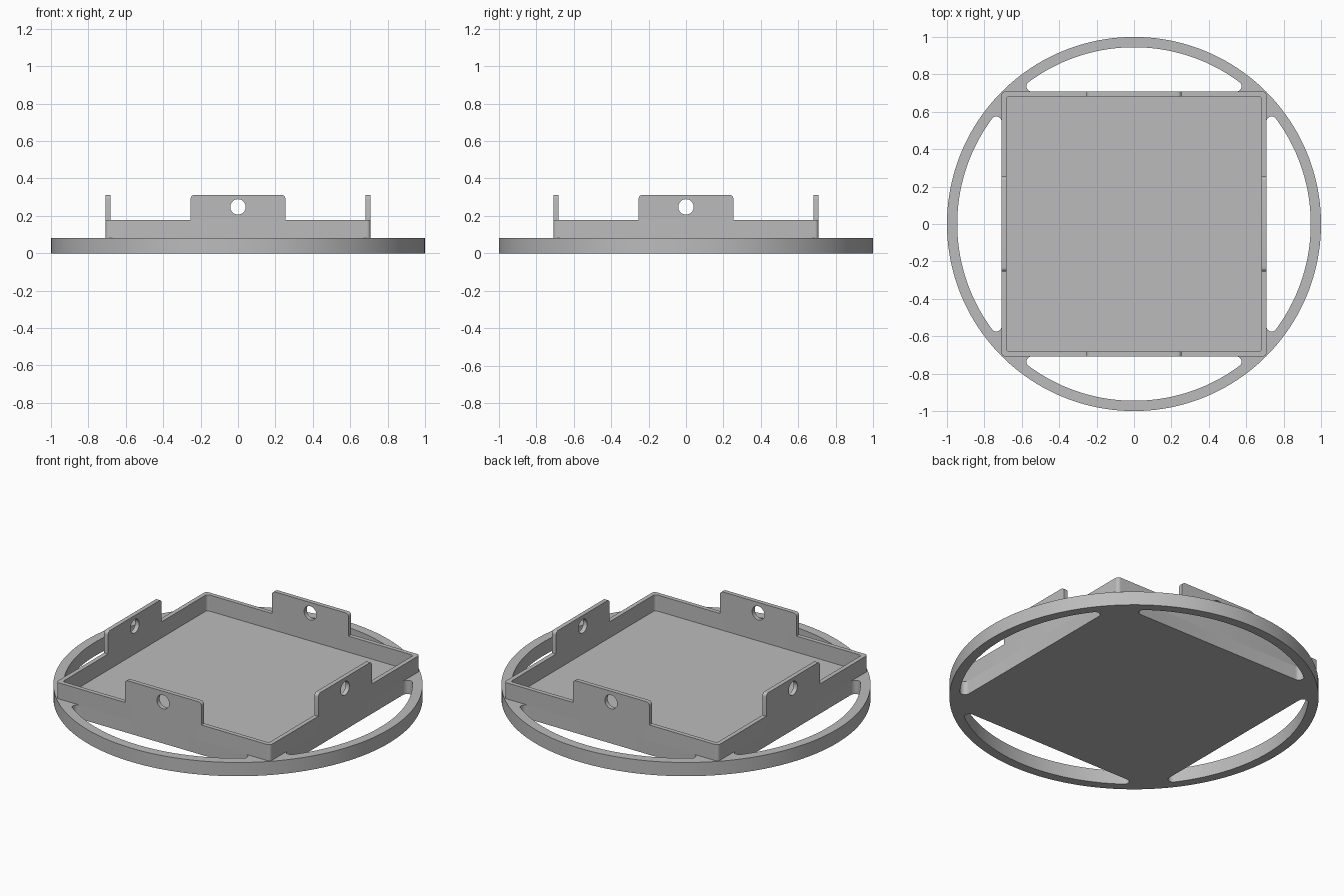
import bpy
import bmesh
from math import pi, radians, sqrt, atan2, cos, sin
from mathutils import Matrix

old = bpy.data.objects.get("Cube")
if old:
    bpy.data.objects.remove(old, do_unlink=True)

# Main sizes
BASE_TOP, RIM_TOP, TAB_TOP = 0.082, 0.178, 0.312
HALF, WALL = 0.708, 0.026
RING_IN = 0.945

grey = bpy.data.materials.new("plain_grey")
grey.use_nodes = True
grey.diffuse_color = (0.5, 0.5, 0.5, 1)
grey.node_tree.nodes["Principled BSDF"].inputs["Base Color"].default_value = (0.5, 0.5, 0.5, 1)


def arc(cx, cy, r, start, end, n):
    return [(cx + r * cos(start + (end - start) * i / n),
             cy + r * sin(start + (end - start) * i / n)) for i in range(n + 1)]


def circle(cx, cy, r, n):
    return arc(cx, cy, r, 0, 2 * pi, n)[:-1]


def rounded_square(half, r):
    c = half - r
    pts = []
    for k, (sx, sy) in enumerate([(1, 1), (-1, 1), (-1, -1), (1, -1)]):
        pts += arc(sx * c, sy * c, r, k * pi / 2, (k + 1) * pi / 2, 6)
    return pts


def extrude_profile(name, loops, depth, matrix):
    """Fill the outline (later loops are holes), thicken it and place it."""
    curve = bpy.data.curves.new(name + "_profile", 'CURVE')
    curve.dimensions = '2D'
    curve.fill_mode = 'BOTH'
    curve.extrude = depth / 2
    for pts in loops:
        spline = curve.splines.new('POLY')
        spline.points.add(len(pts) - 1)
        for p, (x, y) in zip(spline.points, pts):
            p.co = (x, y, 0, 1)
        spline.use_cyclic_u = True
    helper = bpy.data.objects.new(name + "_helper", curve)
    bpy.context.collection.objects.link(helper)
    graph = bpy.context.evaluated_depsgraph_get()
    mesh = bpy.data.meshes.new_from_object(helper.evaluated_get(graph))
    bpy.data.objects.remove(helper, do_unlink=True)
    bpy.data.curves.remove(curve)

    bm = bmesh.new()
    bm.from_mesh(mesh)
    bmesh.ops.remove_doubles(bm, verts=bm.verts, dist=0.0001)
    bmesh.ops.transform(bm, matrix=matrix, verts=bm.verts)
    bmesh.ops.recalc_face_normals(bm, faces=bm.faces)
    bm.to_mesh(mesh)
    bm.free()
    mesh.name = name
    mesh.materials.clear()
    mesh.materials.append(grey)
    obj = bpy.data.objects.new(name, mesh)
    bpy.context.collection.objects.link(obj)
    bpy.ops.object.select_all(action='DESELECT')
    obj.select_set(True)
    bpy.context.view_layer.objects.active = obj
    bpy.ops.object.shade_smooth_by_angle(angle=radians(30))
    return obj


# Round base with four rounded crescent openings
r = 0.028
cy = HALF + r
cx = sqrt((RING_IN - r) ** 2 - cy ** 2)
a = atan2(cy, cx)
crescent = (arc(0, 0, RING_IN, a, pi - a, 40)
            + arc(-cx, cy, r, pi - a, 1.5 * pi, 10)[1:]
            + arc(cx, cy, r, -pi / 2, a, 10)[:-1])
quarter_turns = [(1, 0), (0, 1), (-1, 0), (0, -1)]
openings = [[(x * c - y * s, x * s + y * c) for x, y in crescent] for c, s in quarter_turns]
extrude_profile("round_base", [circle(0, 0, 1, 160)] + openings, BASE_TOP,
                Matrix.Translation((0, 0, BASE_TOP / 2)))

# Low square rim around the tray floor
extrude_profile("tray_rim", [rounded_square(HALF, 0.02), rounded_square(HALF - WALL, 0.015)],
                RIM_TOP - BASE_TOP, Matrix.Translation((0, 0, (RIM_TOP + BASE_TOP) / 2)))

# Drilled tab standing on the middle of each rim side
w, tr = 0.253, 0.02
outline = ([(-w, RIM_TOP), (w, RIM_TOP)]
           + arc(w - tr, TAB_TOP - tr, tr, 0, pi / 2, 6)
           + arc(tr - w, TAB_TOP - tr, tr, pi / 2, pi, 6))
stand = Matrix.Translation((0, WALL / 2 - HALF, 0)) @ Matrix.Rotation(pi / 2, 4, 'X')
for k, side in enumerate(["front", "left", "back", "right"]):
    extrude_profile(side + "_tab", [outline, circle(0, 0.248, 0.041, 32)], WALL,
                    Matrix.Rotation(k * pi / 2, 4, 'Z') @ stand)
